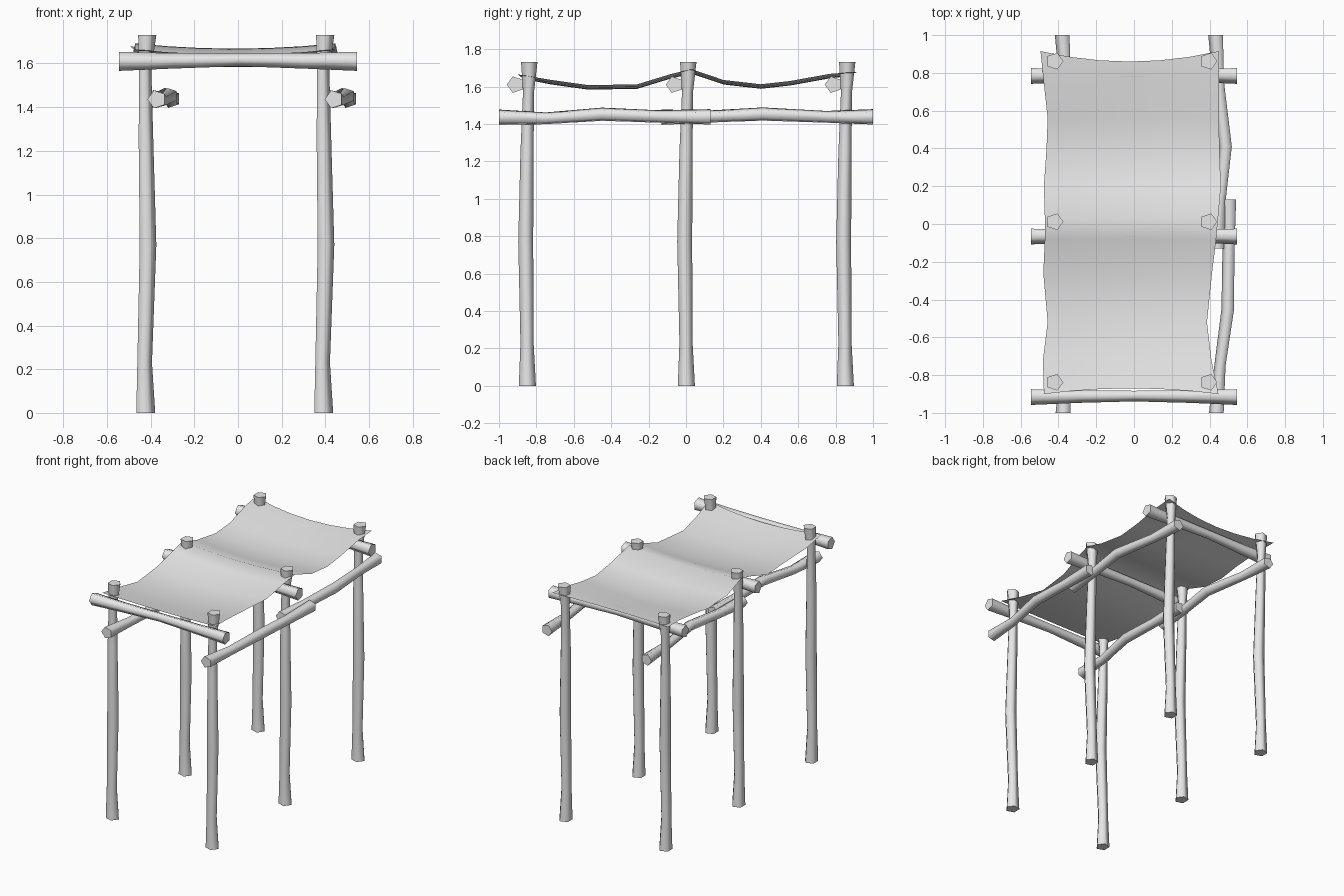
import bpy, bmesh, math
from mathutils import Vector

if "Cube" in bpy.data.objects:
    bpy.data.objects.remove(bpy.data.objects["Cube"], do_unlink=True)

grey = bpy.data.materials.new("plain grey")
grey.use_nodes = True
grey.diffuse_color = (0.8, 0.8, 0.8, 1)
grey.node_tree.nodes["Principled BSDF"].inputs["Base Color"].default_value = (0.8, 0.8, 0.8, 1)


def finish(bm, name, angle):
    bmesh.ops.recalc_face_normals(bm, faces=bm.faces)
    mesh = bpy.data.meshes.new(name)
    bm.to_mesh(mesh)
    bm.free()
    mesh.materials.append(grey)
    obj = bpy.data.objects.new(name, mesh)
    bpy.context.collection.objects.link(obj)
    bpy.ops.object.select_all(action="DESELECT")
    obj.select_set(True)
    bpy.context.view_layer.objects.active = obj
    bpy.ops.object.shade_smooth_by_angle(angle=math.radians(angle))
    return obj


def log(name, rings, corner, side, offset=(0, 0, 0)):
    """Five-sided crooked pole; each ring is x, y, z, radius."""
    bm = bmesh.new()
    corner, side, offset = Vector(corner), Vector(side), Vector(offset)
    loops = []
    for x, y, z, r in rings:
        centre = Vector((x, y, z)) + offset
        angles = [math.tau * i / 5 for i in range(5)]
        loops.append([bm.verts.new(centre + r * (math.cos(a) * corner + math.sin(a) * side))
                      for a in angles])
    for low, high in zip(loops, loops[1:]):
        for i in range(5):
            j = (i + 1) % 5
            bm.faces.new((low[i], low[j], high[j], high[i]))
    bm.faces.new(loops[0])
    bm.faces.new(loops[-1])
    return finish(bm, name, 75)


X, Y, Z = (1, 0, 0), (0, 1, 0), (0, 0, 1)

# Upright posts
post = [(-.427, -.848, 0, .048), (-.431, -.85, .23, .037), (-.416, -.857, .77, .042),
        (-.425, -.85, 1.25, .037), (-.428, -.842, 1.57, .031), (-.42, -.838, 1.73, .046)]
# Crossbeams under the cloth
crossbeam = [(-.545, -.912, 1.61, .046), (-.3, -.91, 1.612, .037), (0, -.908, 1.617, .031),
             (.3, -.91, 1.612, .037), (.545, -.912, 1.61, .046)]
for row, place in enumerate(("front", "middle", "back")):
    shift = .85 * row
    for side, dx in (("right", 0), ("left", .815)):
        log(f"{place}_{side}_post", post, X, Y, (dx, shift, 0))
    log(f"{place}_crossbeam", crossbeam, (0, -1, 0), Z, (0, shift, 0))

# Lengthwise rails, overlapping at the middle posts
front_rail = [(.44, -1, 1.436, .043), (.458, -.75, 1.43, .033), (.5, -.45, 1.452, .037),
              (.503, -.15, 1.44, .035), (.506, .13, 1.438, .043)]
back_rail = [(.442, -.13, 1.436, .043), (.458, .13, 1.44, .034), (.488, .41, 1.453, .037),
             (.45, .75, 1.438, .033), (.436, 1, 1.438, .043)]
for side, dx in (("right", -.812), ("left", 0)):
    log(f"front_{side}_rail", front_rail, (-1, 0, 0), Z, (dx, 0, 0))
    log(f"back_{side}_rail", back_rail, (-1, 0, 0), Z, (dx, 0, 0))

# Sagging cloth canopy: y, right edge x, left edge x, edge height
rows = [(-.9, -.477, .447, 1.665), (-.72, -.482, .41, 1.635), (-.52, -.457, .386, 1.607),
        (-.26, -.48, .413, 1.612), (-.08, -.472, .435, 1.667), (.03, -.472, .445, 1.692),
        (.2, -.477, .46, 1.635), (.4, -.463, .452, 1.612), (.56, -.457, .45, 1.63),
        (.77, -.48, .45, 1.668), (.915, -.495, .45, 1.678)]
bm = bmesh.new()
grid = []
for y, x0, x1, z in rows:
    line = []
    for i in range(7):
        u = i / 6
        sag = 1 - (2 * u - 1) ** 2
        pull = -.055 * sag if y > .9 else (.03 * sag if y < -.85 else 0)
        line.append(bm.verts.new((x0 + (x1 - x0) * u, y + pull, z - .024 * sag)))
    grid.append(line)
for a, b in zip(grid, grid[1:]):
    for i in range(6):
        bm.faces.new((a[i], a[i + 1], b[i + 1], b[i]))
finish(bm, "cloth_canopy", 60)
